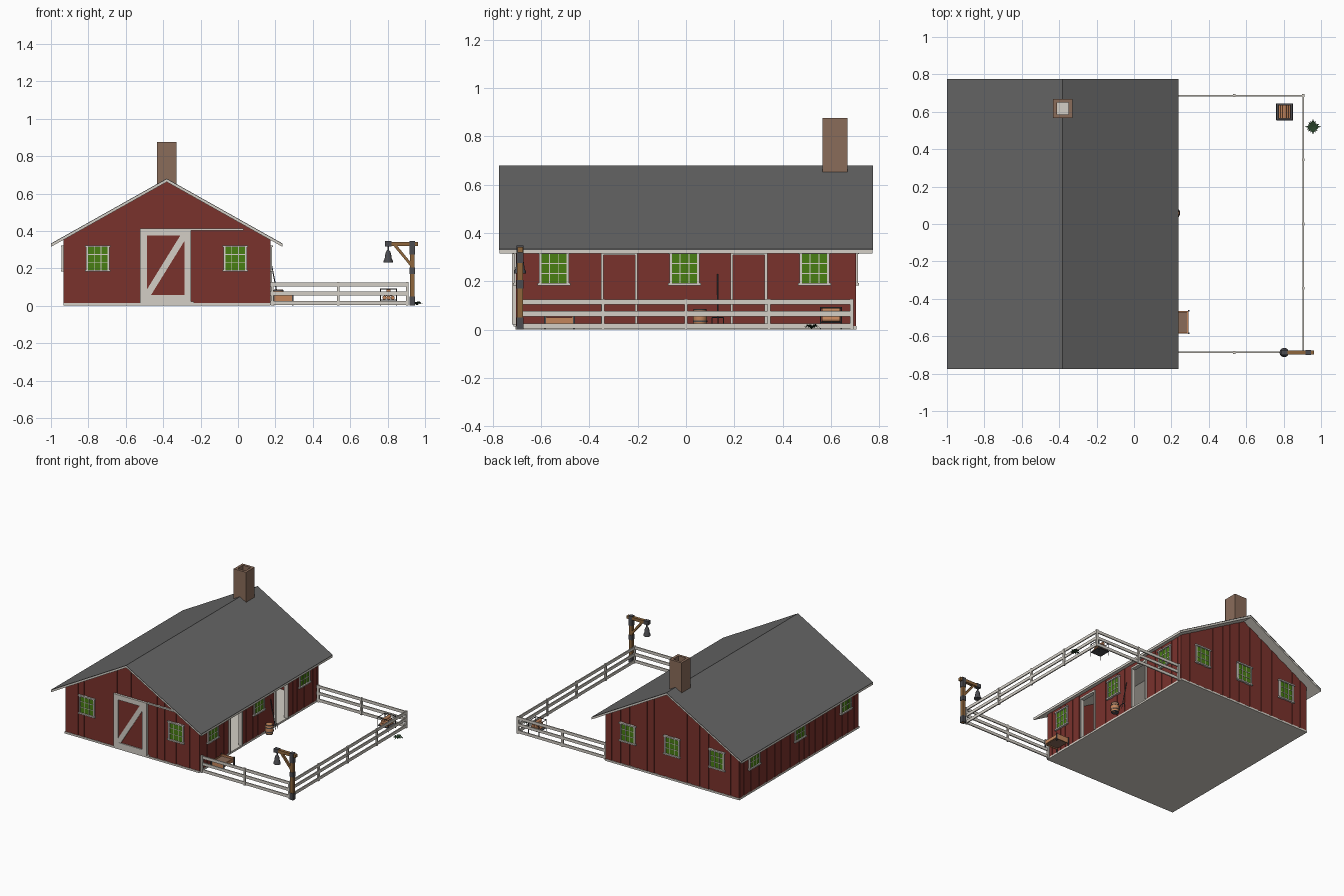
import bpy, bmesh, math, random
from mathutils import Vector

if "Cube" in bpy.data.objects:
    bpy.data.objects.remove(bpy.data.objects["Cube"])
random.seed(4)

def colour(name, r, g, b):
    m = bpy.data.materials.new(name)
    lin = [((c / 255 + 0.055) / 1.055) ** 2.4 for c in (r, g, b)]
    m.diffuse_color = (*lin, 1)
    m.use_nodes = True
    m.node_tree.nodes["Principled BSDF"].inputs["Base Color"].default_value = m.diffuse_color
    return m

RED = colour("barn red", 122, 50, 44)
TRIM = colour("off white trim", 212, 207, 198)
ROOF = colour("roof grey", 102, 102, 102)
GLASS = colour("window green", 72, 126, 18)
BRICK = colour("chimney brown", 138, 108, 90)
TIMBER = colour("post timber", 142, 102, 60)
WOOD = colour("orange wood", 196, 134, 92)
IRON = colour("dark iron", 76, 76, 80)
LEAF = colour("leaf green", 40, 66, 42)

X0, X1, Y = -0.93, 0.17, 0.70        # wall faces
RX, RZ, SL = -0.381, 0.68, 0.561     # ridge position and roof slope

# ---------- helpers ----------
def part(name, mat, build, smooth=False):
    bm = bmesh.new()
    build(bm)
    bmesh.ops.recalc_face_normals(bm, faces=bm.faces)
    me = bpy.data.meshes.new(name)
    bm.to_mesh(me)
    bm.free()
    me.materials.append(mat)
    ob = bpy.data.objects.new(name, me)
    bpy.context.collection.objects.link(ob)
    if smooth:
        for o in bpy.context.selected_objects:
            o.select_set(False)
        ob.select_set(True)
        bpy.context.view_layer.objects.active = ob
        bpy.ops.object.shade_smooth_by_angle(angle=math.radians(40))
    return ob

def prism(bm, pts, off):
    a = [bm.verts.new(Vector(p)) for p in pts]
    b = [bm.verts.new(Vector(p) + Vector(off)) for p in pts]
    n = len(a)
    bm.faces.new(a)
    bm.faces.new(b[::-1])
    for i in range(n):
        bm.faces.new((a[i], b[i], b[(i + 1) % n], a[(i + 1) % n]))

def box(bm, x0, x1, y0, y1, z0, z1):
    prism(bm, [(x0, y0, z0), (x1, y0, z0), (x1, y1, z0), (x0, y1, z0)], (0, 0, z1 - z0))

def rod(bm, p, q, r, n=10):
    p, d = Vector(p), Vector(q) - Vector(p)
    s = d.orthogonal().normalized()
    t = d.normalized().cross(s)
    prism(bm, [p + r * (s * math.cos(k * math.tau / n) + t * math.sin(k * math.tau / n))
               for k in range(n)], d)

def lathe(bm, x, y, prof, n=20):
    rings = [[bm.verts.new((x + r * math.cos(k * math.tau / n), y + r * math.sin(k * math.tau / n), z))
              for k in range(n)] for r, z in prof]
    for a, b in zip(rings, rings[1:]):
        for k in range(n):
            bm.faces.new((a[k], a[(k + 1) % n], b[(k + 1) % n], b[k]))
    bm.faces.new(rings[0])
    bm.faces.new(rings[-1])

def on_wall(side, u, z, d):
    return {"front": (u, -Y - d, z), "back": (u, Y + d, z),
            "right": (X1 + d, u, z), "left": (X0 - d, u, z)}[side]

def plate(bm, side, pts, d0, d1):
    a = [Vector(on_wall(side, u, z, d0)) for u, z in pts]
    prism(bm, a, Vector(on_wall(side, 0, 0, d1)) - Vector(on_wall(side, 0, 0, d0)))

def slab(bm, side, u0, u1, z0, z1, d0, d1):
    plate(bm, side, [(u0, z0), (u1, z0), (u1, z1), (u0, z1)], d0, d1)

def under(x):                         # underside of the roof
    return RZ - 0.018 - SL * abs(x - RX)

# ---------- barn shell ----------
part("floor_base", TRIM, lambda bm: box(bm, X0 - 0.004, X1 + 0.004, -Y - 0.007, Y + 0.007, 0, 0.014))
gable = [(X0, 0.014), (X1, 0.014), (X1, under(X1)), (RX, under(RX)), (X0, under(X0))]
for s in ("front", "back"):
    part(s + "_wall", RED, lambda bm: plate(bm, s, gable, -0.015, 0))
part("left_wall", RED, lambda bm: slab(bm, "left", -Y, Y, 0.014, under(X0), -0.015, 0))
DOORS = [(-0.353, -0.20), (0.184, 0.337)]

def right_wall(bm):
    edges = [-Y, *DOORS[0], *DOORS[1], Y]
    for a, b in zip(edges[::2], edges[1::2]):
        slab(bm, "right", a, b, 0.014, under(X1), -0.015, 0)
    for a, b in DOORS:
        slab(bm, "right", a, b, 0.315, under(X1), -0.015, 0)
part("right_wall", RED, right_wall)

# raised wall boards of uneven width
def boards(bm):
    for s in ("front", "back", "left", "right"):
        a, end = (X0, X1) if s in ("front", "back") else (-Y, Y)
        while a < end:
            b = min(a + random.uniform(0.03, 0.075), end)
            if not (s == "right" and any(a < d1 and b > d0 for d0, d1 in DOORS)):
                t0, t1 = ((under(a), under(b)) if s in ("front", "back") else (under(X0),) * 2)
                plate(bm, s, [(a, 0.014), (b, 0.014), (b, t1), (a, t0)], 0, 0.004)
            a = b + random.uniform(0.012, 0.045)
part("wall_boards", RED, boards)

# ---------- roof ----------
def roof_layer(top, bottom, y):
    def build(bm):
        for xe in (-1.0, 0.238):
            ze = -SL * abs(xe - RX)
            prism(bm, [(RX, -y, top), (xe, -y, top + ze), (xe, -y, bottom + ze), (RX, -y, bottom)], (0, 2 * y, 0))
    return build
part("roof_covering", ROOF, roof_layer(RZ, RZ - 0.004, 0.775))
part("roof_underside", TRIM, roof_layer(RZ - 0.004, RZ - 0.018, 0.773))

# ---------- chimney ----------
CX, CY = -0.381, 0.617
def chimney(bm):
    o, i = 0.051, 0.032
    for s in (-1, 1):
        a, b = sorted((s * i, s * o))
        box(bm, CX + a, CX + b, CY - o, CY + o, 0.64, 0.875)
        box(bm, CX - i, CX + i, CY + a, CY + b, 0.64, 0.875)
part("chimney", BRICK, chimney)
part("chimney_flue_floor", TRIM, lambda bm: box(bm, CX - 0.032, CX + 0.032, CY - 0.032, CY + 0.032, 0.683, 0.688))

# ---------- windows ----------
WINDOWS = ([("front", u) for u in (-0.75, -0.015)] + [("back", u) for u in (-0.75, -0.381, -0.015)]
           + [(s, u) for s in ("left", "right") for u in (-0.547, -0.006, 0.532)])

def window_trim(bm):
    for s, u in WINDOWS:
        for k in (-1, 1):
            slab(bm, s, u + k * 0.057 - 0.005, u + k * 0.057 + 0.005, 0.185, 0.32, 0, 0.013)
            slab(bm, s, u + k * 0.018 - 0.002, u + k * 0.018 + 0.002, 0.192, 0.314, 0, 0.010)
            slab(bm, s, u - 0.053, u + 0.053, 0.253 + k * 0.021 - 0.002, 0.253 + k * 0.021 + 0.002, 0, 0.0095)
        slab(bm, s, u - 0.068, u + 0.068, 0.313, 0.323, 0, 0.017)
        slab(bm, s, u - 0.068, u + 0.068, 0.182, 0.192, 0, 0.017)
part("window_frames", TRIM, window_trim)
part("window_panes", GLASS, lambda bm: [slab(bm, s, u - 0.053, u + 0.053, 0.19, 0.315, 0, 0.007) for s, u in WINDOWS])

# ---------- doors ----------
part("sliding_door_panel", RED, lambda bm: slab(bm, "front", -0.522, -0.252, 0.022, 0.41, 0, 0.012))
def door_trim(bm):
    for a, b in ((-0.524, -0.487), (-0.287, -0.25)):
        slab(bm, "front", a, b, 0.02, 0.412, 0.004, 0.02)
    for a, b in ((0.02, 0.057), (0.375, 0.412)):
        slab(bm, "front", -0.487, -0.287, a, b, 0.004, 0.02)
    plate(bm, "front", [(-0.487, 0.057), (-0.465, 0.057), (-0.287, 0.345), (-0.287, 0.375),
                        (-0.309, 0.375), (-0.487, 0.087)], 0.004, 0.018)
    slab(bm, "front", -0.25, 0.03, 0.403, 0.414, 0, 0.014)      # upper track
    slab(bm, "front", -0.524, -0.235, 0.012, 0.022, 0, 0.014)   # lower track
part("sliding_door_frame", TRIM, door_trim)
def doorways(bm):
    for a, b in DOORS:
        slab(bm, "right", a, a + 0.011, 0.014, 0.322, -0.017, 0.012)
        slab(bm, "right", b - 0.011, b, 0.014, 0.322, -0.017, 0.012)
        slab(bm, "right", a + 0.011, b - 0.011, 0.308, 0.322, -0.017, 0.012)
part("doorway_frames", TRIM, doorways)

# ---------- fence ----------
FX, FY = 0.904, 0.687
def fence(bm):
    for z in (0.004, 0.055, 0.104):
        for s in (-1, 1):
            box(bm, X1, FX, s * FY - 0.004, s * FY + 0.004, z, z + 0.021)
        box(bm, FX - 0.004, FX + 0.004, -FY, FY, z, z + 0.021)
    posts = [(x, s * FY) for x in (0.183, 0.537) for s in (-1, 1)]
    posts += [(FX, FY * k / 2) for k in range(-2, 3)]
    for x, y in posts:
        box(bm, x - 0.007, x + 0.007, y - 0.007, y + 0.007, 0, 0.127)
part("fence", TRIM, fence)

# ---------- bell post ----------
BY, PX = -0.687, 0.931
def bell_post(bm):
    box(bm, PX - 0.012, PX + 0.012, BY - 0.012, BY + 0.012, 0, 0.325)
    box(bm, 0.79, 0.962, BY - 0.0115, BY + 0.0115, 0.32, 0.342)
    prism(bm, [(PX - 0.01, BY - 0.008, 0.212), (PX - 0.01, BY - 0.008, 0.235),
               (0.85, BY - 0.008, 0.322), (0.83, BY - 0.008, 0.322)], (0, 0.016, 0))
part("bell_post", TIMBER, bell_post)
def post_iron(bm):
    for z0, z1 in ((0, 0.05), (0.17, 0.205), (0.275, 0.347)):
        w = 0.0145
        box(bm, PX - w, PX + w, BY - w, BY + w, z0, z1)
    box(bm, 0.785, 0.82, BY - 0.0145, BY + 0.0145, 0.317, 0.345)
part("bell_post_bands", IRON, post_iron)
part("bell", IRON, lambda bm: lathe(bm, 0.803, BY, [
    (0.025, 0.232), (0.025, 0.24), (0.019, 0.252), (0.015, 0.28), (0.01, 0.292), (0.005, 0.297), (0.005, 0.318)], 16), True)

# ---------- barrel ----------
BX, BYY = 0.217, 0.058
part("barrel", WOOD, lambda bm: lathe(bm, BX, BYY, [
    (0.024, 0.014), (0.028, 0.03), (0.030, 0.05), (0.028, 0.07), (0.024, 0.086)]), True)
part("barrel_hoops", IRON, lambda bm: [lathe(bm, BX, BYY, [(r, z), (r, z + 0.006)])
                                       for r, z in ((0.026, 0.014), (0.030, 0.032), (0.030, 0.062), (0.026, 0.079))])

# ---------- pitchfork leaning on the wall ----------
def pitchfork(bm):
    rod(bm, (0.177, 0.132, 0.23), (0.212, 0.132, 0.05), 0.003, 6)
    rod(bm, (0.212, 0.108, 0.05), (0.212, 0.156, 0.05), 0.003, 6)
    for y in (0.108, 0.132, 0.156):
        rod(bm, (0.212, y, 0.05), (0.219, y, 0.015), 0.002, 6)
part("pitchfork", IRON, pitchfork)

# ---------- feed trough ----------
def trough(bm):
    for y in (-0.585, -0.473):
        box(bm, 0.19, 0.292, y, y + 0.008, 0.018, 0.058)
    for x in (0.19, 0.284):
        box(bm, x, x + 0.008, -0.577, -0.473, 0.026, 0.05)
part("trough_sides", WOOD, trough)
part("trough_bottom", BRICK, lambda bm: box(bm, 0.198, 0.284, -0.577, -0.473, 0.024, 0.044))
part("trough_legs", IRON, lambda bm: [box(bm, x, x + 0.008, y, y + 0.008, 0, 0.06)
                                      for x in (0.186, 0.288) for y in (-0.588, -0.468)])

# ---------- log rack ----------
LX, LY, W = 0.805, 0.6, 0.043
def rack(bm):
    for s in (-1, 1):
        for t in (-1, 1):
            rod(bm, (LX + s * W, LY + t * W, 0), (LX + s * W, LY + t * W, 0.093), 0.0025, 6)
        for z in (0.03, 0.09):
            rod(bm, (LX + s * W, LY - W, z), (LX + s * W, LY + W, z), 0.0025, 6)
            rod(bm, (LX - W, LY + s * W, z), (LX + W, LY + s * W, z), 0.0025, 6)
    box(bm, LX - W, LX + W, LY - W, LY + W, 0.028, 0.032)
part("log_rack", IRON, rack)
part("firewood_logs", WOOD, lambda bm: [rod(bm, (LX + x, LY - 0.037, z), (LX + x, LY + 0.037, z), 0.011)
     for x, z in ((-0.022, 0.043), (0, 0.043), (0.022, 0.043), (-0.011, 0.062), (0.011, 0.062), (0, 0.081))], True)

# ---------- leafy plant outside the fence ----------
def plant(bm):
    c = Vector((0.957, 0.52, 0.002))
    for k in range(16):
        a = k * math.tau / 16
        d, s = Vector((math.cos(a), math.sin(a), 0)), Vector((-math.sin(a), math.cos(a), 0))
        r = 0.043 if k % 4 == 0 else random.uniform(0.026, 0.038)
        mid = c + d * r * 0.55 + Vector((0, 0, random.uniform(0.012, 0.02)))
        pts = [c, mid - s * 0.006, c + d * r + Vector((0, 0, 0.006)), mid + s * 0.006]
        bm.faces.new([bm.verts.new(p) for p in pts])
part("plant", LEAF, plant)
